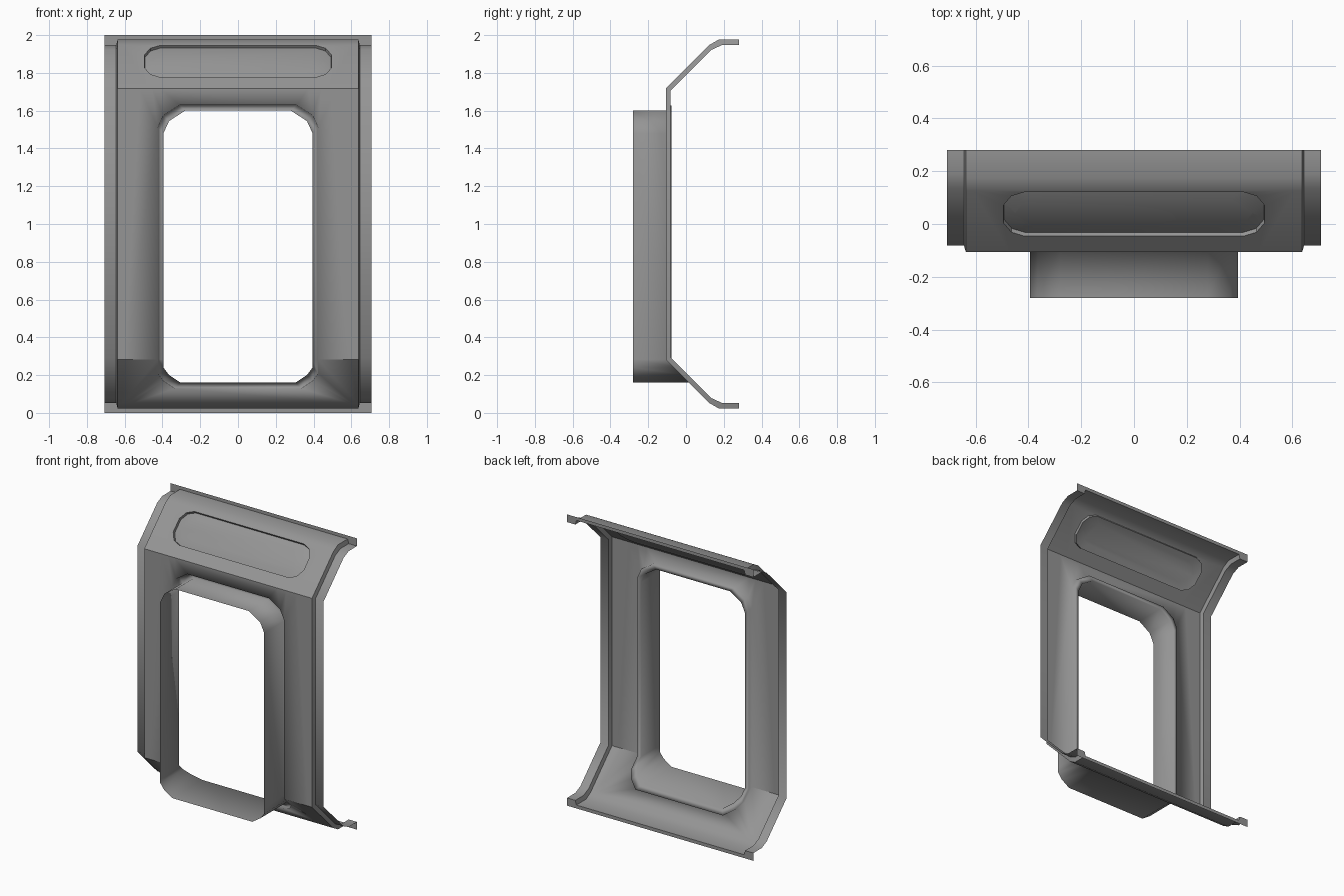
import bpy, bmesh
from mathutils import Vector

if "Cube" in bpy.data.objects:
    bpy.data.objects.remove(bpy.data.objects["Cube"])

# upper half of the side profiles (y, z); the lower half is mirrored about z = 1
OUTER = [(-.107, 1.717), (.125, 1.949), (.175, 1.977), (.28, 1.977), (.28, 2.0)]
INNER = [(-.081, 1.706), (.135, 1.922), (.19, 1.947), (.28, 1.947), (.28, 2.0)]
KINK = 2 - OUTER[0][1]


def full(half):
    return [(y, 2 - z) for y, z in reversed(half)] + half


def panel_y(z):
    """Depth of the outer panel at height z."""
    t = abs(z - 1) + 1
    for (y0, z0), (y1, z1) in zip(OUTER[:2], OUTER[1:3]):
        if t <= z0:
            return y0
        if t <= z1:
            return y0 + (y1 - y0) * (t - z0) / (z1 - z0)
    return OUTER[2][0]


def rounded(x, z0, z1, low, high, split=None):
    """Rectangle loop in x-z with two-segment corners."""
    def corner(c, z, s):
        dx, dz, mx, mz = c
        return [(x - dx, z), (x - mx, z + s * mz), (x, z + s * dz)]
    right = corner(low, z0, 1)
    if split:
        right.append((x, split))
    right += corner(high, z1, -1)[::-1]
    return right + [(-a, b) for a, b in reversed(right)]


def soft(edge):
    """Edges that stay smooth: gentle bends, the sleeve and the side strips."""
    faces = edge.link_faces
    if len(faces) == 2 and edge.calc_face_angle() < .52:
        return True
    sleeve = any(all(abs(v.co.x) < .43 and .12 < v.co.z < 1.64 for v in f.verts)
                 for f in faces)
    side = all(abs(f.calc_center_median().x) > .65 for f in faces)
    return sleeve or (side and .2 < edge.verts[0].co.z < 1.8)


def finish(name, bm):
    bmesh.ops.remove_doubles(bm, verts=bm.verts, dist=.0005)
    bmesh.ops.recalc_face_normals(bm, faces=bm.faces)
    for f in bm.faces:
        f.smooth = True
    for e in bm.edges:
        e.smooth = soft(e)
    me = bpy.data.meshes.new(name)
    bm.to_mesh(me)
    bm.free()
    me.materials.append(GREY)
    bpy.context.collection.objects.link(bpy.data.objects.new(name, me))


def strips(bm, rows, closed=False):
    """Quads between successive point rows."""
    vs = [[bm.verts.new(p) for p in r] for r in rows]
    n = len(rows[0])
    for a, b in zip(vs, vs[1:]):
        for i in range(n if closed else n - 1):
            j = (i + 1) % n
            bm.faces.new((a[i], a[j], b[j], b[i]))
    return vs


GREY = bpy.data.materials.new("dark_grey")
GREY.diffuse_color = (.3, .3, .3, 1)
GREY.use_nodes = True
GREY.node_tree.nodes["Principled BSDF"].inputs["Base Color"].default_value = GREY.diffuse_color
LOW, HIGH = (.09, .08, .03, .04), (.115, .12, .03, .055)
SLOT = (.08, .05, .03, .015)


def window(o):
    return rounded(.395 + o, .16 - o, 1.6 + o, LOW, HIGH, KINK)


def slot(o):
    return rounded(.495 - o, 1.778 + o * .7, 1.945 - o * .7, SLOT, SLOT)


# folded front panel with window and slot openings
W = .637
bm = bmesh.new()
top = OUTER[2][1]
for loop in ([(-W, 2 - top), (W, 2 - top), (W, top), (-W, top)], window(.03), slot(0)):
    vs = [bm.verts.new((x, 0, z)) for x, z in loop]
    for a, b in zip(vs, vs[1:] + vs[:1]):
        bm.edges.new((a, b))
bmesh.ops.triangle_fill(bm, use_beauty=True, edges=bm.edges[:], normal=(0, -1, 0))
for z in (KINK, 2 - KINK, OUTER[1][1], 2 - OUTER[1][1]):
    bmesh.ops.bisect_plane(bm, geom=bm.verts[:] + bm.edges[:] + bm.faces[:],
                           plane_co=(0, 0, z), plane_no=(0, 0, 1), dist=1e-5)
for v in bm.verts:
    v.co.y = panel_y(v.co.z)
# top and bottom returns with thin back flanges
for half in (OUTER[2:], [(y, 2 - z) for y, z in OUTER[2:]]):
    strips(bm, [[(x, y, z) for y, z in half] for x in (-W, W)])
# stepped side edges
for s in (-1, 1):
    strips(bm, [[(s * x, y, z) for y, z in full(p)]
                for x, p in ((W, OUTER), (.645, INNER), (.708, INNER))])
# window sleeve: shallow groove behind the panel, then a collar to the front
rows = [[(x, panel_y(z) + d, z) for x, z in window(o)]
        for o, d in ((.03, 0), (.028, .03), (0, .03))]
rows.append([(x, -.28, z) for x, z in window(0)])
strips(bm, rows, True)
finish("window_panel", bm)

# recessed slot in the upper slope, with a slightly raised middle
bm = bmesh.new()
inward = Vector((0, .707, -.707))
rows = [[Vector((x, panel_y(z), z)) + inward * d for x, z in slot(o)]
        for o, d in ((0, 0), (.002, .018), (.045, .006))]
bm.faces.new(strips(bm, rows, True)[-1])
finish("slot_recess", bm)
